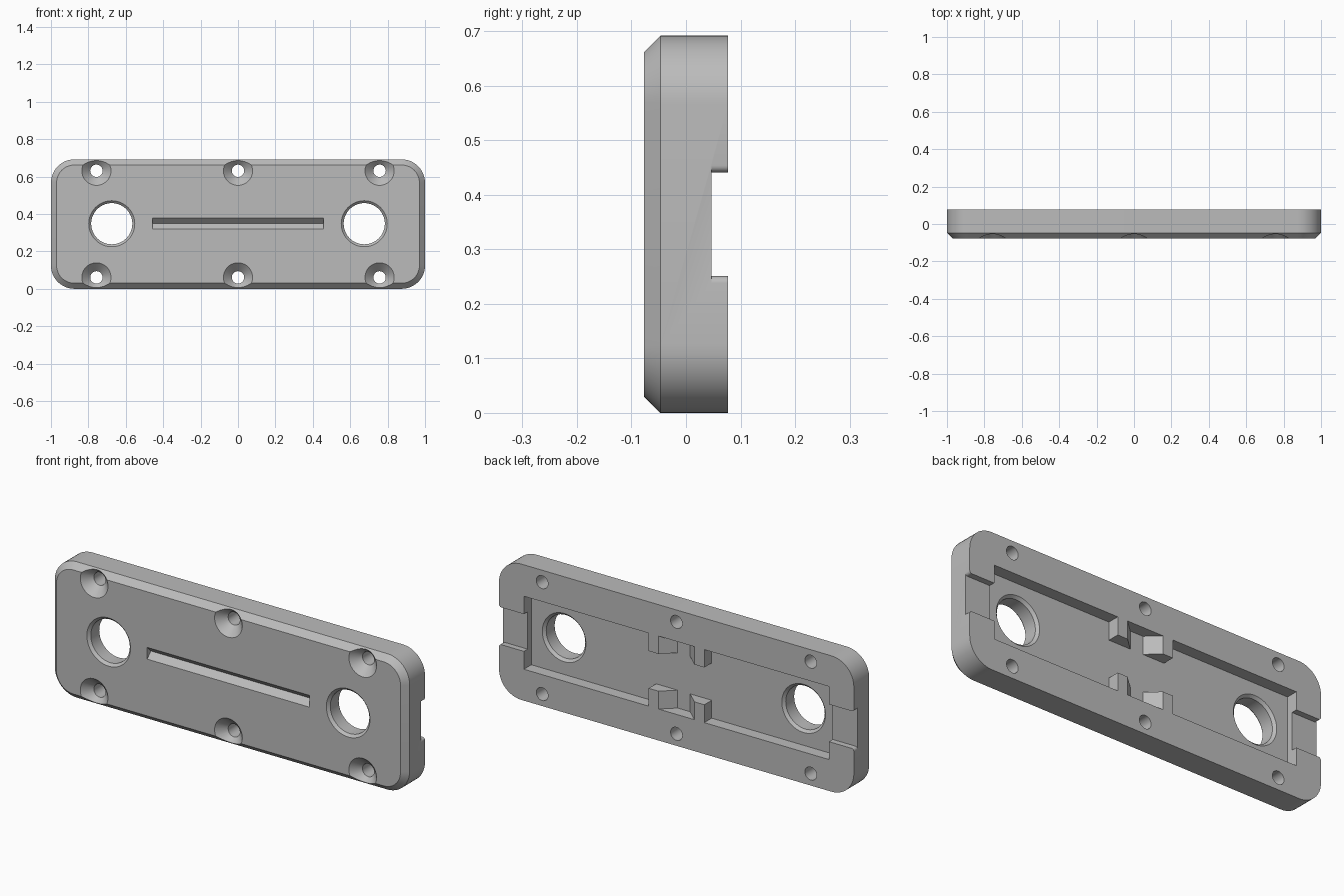
import bpy, bmesh
from math import sin, cos, pi

cube = bpy.data.objects.get("Cube")
if cube:
    bpy.data.objects.remove(cube, do_unlink=True)

HEIGHT = 0.692
MID = HEIGHT / 2
FRONT, BACK = -0.077, 0.077
FLOOR = 0.017
GAP = 0.095      # half height of the channel

grey = bpy.data.materials.new("plain grey")
grey.use_nodes = True
colour = (0.5, 0.5, 0.5, 1)
grey.diffuse_color = colour
grey.node_tree.nodes["Principled BSDF"].inputs["Base Color"].default_value = colour


def loft(name, rings):
    """Closed solid through matching rings of points."""
    bm = bmesh.new()
    loops = [[bm.verts.new(p) for p in ring] for ring in rings]
    n = len(loops[0])
    bm.faces.new(loops[0])
    bm.faces.new(loops[-1])
    for a, b in zip(loops, loops[1:]):
        for i in range(n):
            j = (i + 1) % n
            bm.faces.new((a[i], a[j], b[j], b[i]))
    bmesh.ops.recalc_face_normals(bm, faces=bm.faces)
    mesh = bpy.data.meshes.new(name)
    bm.to_mesh(mesh)
    bm.free()
    mesh.materials.append(grey)
    obj = bpy.data.objects.new(name, mesh)
    bpy.context.collection.objects.link(obj)
    return obj


def box(name, x, y, z):
    return loft(name, [[(x[0], v, w) for v, w in
                        ((y[0], z[0]), (y[1], z[0]), (y[1], z[1]), (y[0], z[1]))],
                       [(x[1], v, w) for v, w in
                        ((y[0], z[0]), (y[1], z[0]), (y[1], z[1]), (y[0], z[1]))]])


def lathe(name, x, z, profile, steps=48):
    """Solid turned about a front-to-back axis; profile is (radius, y)."""
    return loft(name, [[(x + r * cos(2 * pi * i / steps), y, z + r * sin(2 * pi * i / steps))
                        for i in range(steps)] for r, y in profile])


def rounded_ring(inset, y, radius=0.125, steps=12):
    ring = []
    for k, (sx, sz) in enumerate(((1, 1), (-1, 1), (-1, -1), (1, -1))):
        for i in range(steps + 1):
            a = (k + i / steps) * pi / 2
            r = radius - inset
            ring.append((sx * (1 - radius) + r * cos(a), y,
                         MID + sz * (MID - radius) + r * sin(a)))
    return ring


def cut(target, cutter):
    cutter.hide_render = True
    mod = target.modifiers.new("cut", "BOOLEAN")
    mod.operation = "DIFFERENCE"
    mod.solver = "EXACT"
    mod.object = cutter
    bpy.ops.object.select_all(action="DESELECT")
    bpy.context.view_layer.objects.active = target
    target.select_set(True)
    bpy.ops.object.modifier_apply(modifier=mod.name)
    bpy.data.objects.remove(cutter, do_unlink=True)


# Plate with a chamfered front edge
plate = loft("cover_plate", [rounded_ring(0, BACK), rounded_ring(0, -0.047),
                             rounded_ring(0.03, FRONT)])

# Rear pocket, leaving two pairs of ramped ribs
pocket = box("pocket_cutter", (-0.86, 0.86), (FLOOR, 0.12), (MID - 0.186, MID + 0.186))
for sx in (-1, 1):
    for sz in (-1, 1):
        ramp = ((0.157, 0), (0.017, 0), (0.157, 0.128))
        cut(pocket, loft("rib", [[(sx * x, y, MID + sz * h) for x, y in ramp]
                                 for h in (GAP, 0.3)]))
cut(plate, pocket)

# Channels through both ends, with rounded mouths
flare = 0.013
half = [(0.8, GAP)] + [(1 - flare + flare * sin(a), GAP + flare * (1 - cos(a)))
                       for a in (i * pi / 12 for i in range(7))] + [(1.05, GAP + flare)]
outline = half + [(x, -h) for x, h in reversed(half)]
for sx in (-1, 1):
    cut(plate, loft("end_channel", [[(sx * x, y, MID + h) for x, h in outline]
                                    for y in (0.047, 0.12)]))

# Large openings, chamfered on both sides
for x in (-0.675, 0.675):
    cut(plate, lathe("opening", x, MID + 0.002,
                     [(0.153, -0.107), (0.11, -0.064), (0.11, 0.004), (0.136, 0.03)], 64))

# Countersunk screw holes
for x in (-0.757, 0, 0.757):
    for z in (MID - 0.285, MID + 0.285):
        cut(plate, lathe("screw_hole", x, z,
                         [(0.108, -0.107), (0.033, -0.032), (0.033, 0.12)]))

# V groove across the front
vee = ((-0.047, 0), (-0.107, 0.06), (-0.107, -0.06))
cut(plate, loft("groove", [[(x, y, MID + 0.003 + h) for y, h in vee] for x in (-0.458, 0.458)]))

bpy.context.view_layer.objects.active = plate
plate.select_set(True)
bpy.ops.object.shade_smooth_by_angle(angle=pi / 6)
